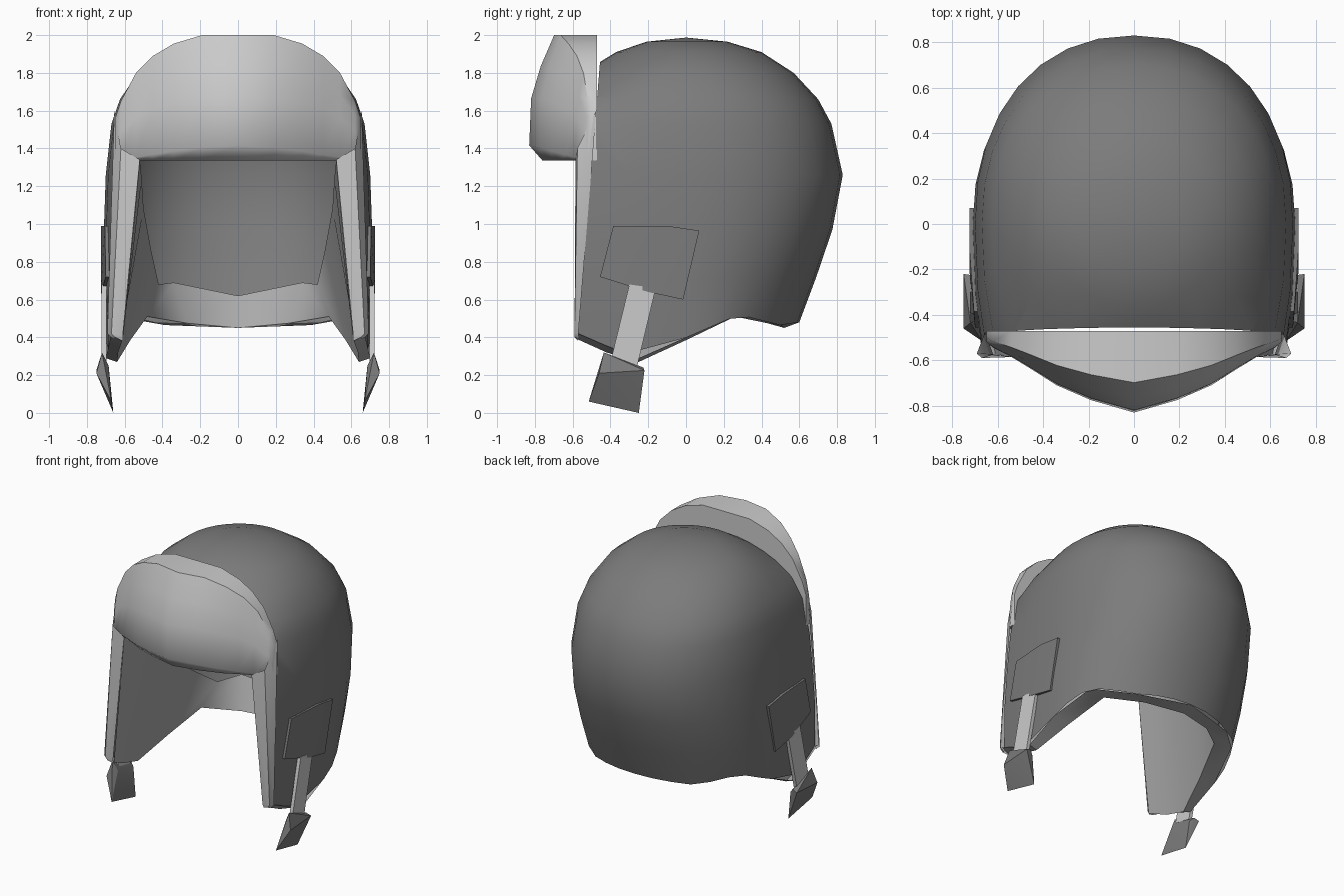
import bpy, bmesh, math
from mathutils import Vector

if "Cube" in bpy.data.objects:
    bpy.data.objects.remove(bpy.data.objects["Cube"])


def grey(name, v):
    m = bpy.data.materials.new(name)
    m.diffuse_color = (v, v, v, 1)
    m.use_nodes = True
    m.node_tree.nodes["Principled BSDF"].inputs["Base Color"].default_value = m.diffuse_color
    return m


DARK, LINING, LIGHT = grey("dark", 0.2), grey("lining", 0.4), grey("light", 0.7)


def finish(bm, name, mat, smooth=40, mirror=False):
    bmesh.ops.recalc_face_normals(bm, faces=bm.faces)
    me = bpy.data.meshes.new(name)
    bm.to_mesh(me)
    bm.free()
    me.materials.append(mat)
    ob = bpy.data.objects.new(name, me)
    bpy.context.collection.objects.link(ob)
    if mirror:
        ob.modifiers.new("Mirror", 'MIRROR')
    bpy.ops.object.select_all(action='DESELECT')
    bpy.context.view_layer.objects.active = ob
    ob.select_set(True)
    bpy.ops.object.shade_smooth_by_angle(angle=math.radians(smooth))
    return ob


def lerp_table(table, x):
    if x <= table[0][0]:
        return table[0][1]
    for (x0, y0), (x1, y1) in zip(table, table[1:]):
        if x <= x1:
            return y0 + (y1 - y0) * (x - x0) / (x1 - x0)
    return table[-1][1]


def loft(name, mat, rows, smooth, mirror=False, closed=False):
    bm = bmesh.new()
    loops = [[bm.verts.new(p) for p in row] for row in rows]
    for a, b in zip(loops, loops[1:]):
        for i in range(len(a) if closed else len(a) - 1):
            j = (i + 1) % len(a)
            bm.faces.new((a[i], a[j], b[j], b[i]))
    if closed:
        bm.faces.new(loops[0])
        bm.faces.new(loops[-1])
    return finish(bm, name, mat, smooth, mirror)


def hull(name, mat, pts, smooth=30):
    bm = bmesh.new()
    for p in pts:
        bm.verts.new(p)
    r = bmesh.ops.convex_hull(bm, input=bm.verts[:])
    junk = {g for g in r["geom_interior"] if isinstance(g, bmesh.types.BMVert)}
    bmesh.ops.delete(bm, geom=list(junk), context='VERTS')
    return finish(bm, name, mat, smooth, mirror=True)


# Cap shell: stacked rings, wavy rim with ear flaps, front sliced open
RIM = [(-0.72, 0.48), (-0.59, 0.42), (-0.5, 0.385), (-0.25, 0.29),
       (0.28, 0.52), (0.5, 0.465), (0.6, 0.48)]
# z, half width, back reach, front reach, roundness (first z comes from the rim)
LEVELS = [(None, 0.70, 0.60, 1.60, 1), (0.72, 0.71, 0.69, 1.60, 0.95),
          (0.97, 0.71, 0.775, 1.40, 0.91), (1.26, 0.70, 0.83, 1.30, 0.91),
          (1.53, 0.67, 0.77, 1.10, 0.91), (1.66, 0.625, 0.70, 0.84, 0.92),
          (1.80, 0.53, 0.57, 0.55, 0.95), (1.91, 0.39, 0.40, 0.37, 1),
          (1.965, 0.22, 0.22, 0.21, 1)]
N = 32
bm = bmesh.new()
rings = []
for z, w, back, front, e in LEVELS:
    ring = []
    for i in range(N):
        a = 2 * math.pi * i / N
        s, c = math.sin(a), math.cos(a)
        y = math.copysign(abs(s) ** e, s) * (back if s > 0 else front)
        x = math.copysign(abs(c) ** e, c) * w
        ring.append(bm.verts.new((x, y, lerp_table(RIM, y) if z is None else z)))
    rings.append(ring)
for lo, hi in zip(rings, rings[1:]):
    for i in range(N):
        j = (i + 1) % N
        bm.faces.new((lo[i], lo[j], hi[j], hi[i]))
crown = bm.verts.new((0, 0, 1.987))
for i in range(N):
    bm.faces.new((rings[-1][i], rings[-1][(i + 1) % N], crown))
bmesh.ops.bisect_plane(bm, geom=bm.verts[:] + bm.edges[:] + bm.faces[:],
                       plane_co=(0, -0.5, 1.3),
                       plane_no=Vector((0, -1, 0.08)), clear_outer=True)
bmesh.ops.remove_doubles(bm, verts=bm.verts[:], dist=0.015)
finish(bm, "cap_shell", DARK, 60)

# Lining edge down both sides of the face opening
loft("face_trim", LIGHT,
     [[(0.66, -0.565, 0.39), (0.692, -0.57, 0.42), (0.655, -0.475, 1.60)],
      [(0.65, -0.59, 0.40), (0.67, -0.59, 0.42), (0.62, -0.575, 1.40)],
      [(0.61, -0.57, 0.38), (0.61, -0.585, 0.41), (0.52, -0.585, 1.34)]],
     50, mirror=True)

# Lining band inside the rim: outer rim, inner bottom edge, loose top edge
loft("inner_lining", LINING,
     [[(0.67, -0.57, 0.42), (0.61, -0.575, 0.39), (0.52, -0.585, 1.34)],
      [(0.685, -0.42, 0.355), (0.635, -0.42, 0.32), (0.51, -0.40, 1.24)],
      [(0.70, -0.25, 0.29), (0.64, -0.25, 0.27), (0.50, -0.20, 1.08)],
      [(0.70, 0.0, 0.40), (0.57, 0.0, 0.385), (0.46, 0.10, 0.86)],
      [(0.615, 0.28, 0.52), (0.48, 0.26, 0.51), (0.42, 0.36, 0.68)],
      [(0.39, 0.50, 0.465), (0.27, 0.43, 0.475), (0.34, 0.53, 0.69)],
      [(0, 0.60, 0.48), (0, 0.52, 0.45), (0, 0.61, 0.62)]],
     40, mirror=True)

# Turned-up front flap: yz profiles lofted across x
half = [(0, -0.83, 2.0), (0.19, -0.775, 2.0), (0.34, -0.71, 1.955),
        (0.45, -0.64, 1.89), (0.54, -0.585, 1.80), (0.62, -0.545, 1.65),
        (0.65, -0.52, 1.56)]
columns = [(-x, y, t) for x, y, t in half[:0:-1]] + half
rows = []
for x, yf, top in columns:
    h = (top - 1.335) / 0.665
    d = (-0.47 - yf) / 0.355
    prof = [(-0.47, 1.335), (yf + 0.07 * d, 1.335), (yf, 1.335 + 0.08 * d * h),
            (yf + 0.01 * d, 1.335 + 0.33 * h),
            (yf + 0.06 * d, 1.335 + 0.50 * h),
            (yf + 0.13 * d, top), (-0.47, top)]
    rows.append([(x, y, z) for y, z in prof])
loft("front_flap", LIGHT, rows, 55, closed=True)

# Side patch holding the strap
patch = [(-0.385, 0.99, 0.705), (-0.10, 0.99, 0.725), (0.07, 0.965, 0.725),
         (-0.015, 0.60, 0.72), (-0.20, 0.64, 0.725), (-0.455, 0.72, 0.70)]
hull("strap_patch", DARK, [(x, y, z) for y, z, x in patch]
     + [(x - 0.03, y, z) for y, z, x in patch])

# Hanging strap
strap = [(-0.30, 0.68, 0.722), (-0.16, 0.66, 0.722),
         (-0.26, 0.24, 0.722), (-0.40, 0.27, 0.722)]
hull("chin_strap", LIGHT, [(x, y, z) for y, z, x in strap]
     + [(x - 0.025, y, z) for y, z, x in strap])

# Wedge at the strap end
hull("strap_end", DARK,
     [(0.72, -0.435, 0.32), (0.715, -0.225, 0.24),
      (0.75, -0.46, 0.21), (0.75, -0.22, 0.225),
      (0.685, -0.42, 0.25), (0.685, -0.24, 0.21),
      (0.66, -0.25, 0.0), (0.67, -0.515, 0.06)])
